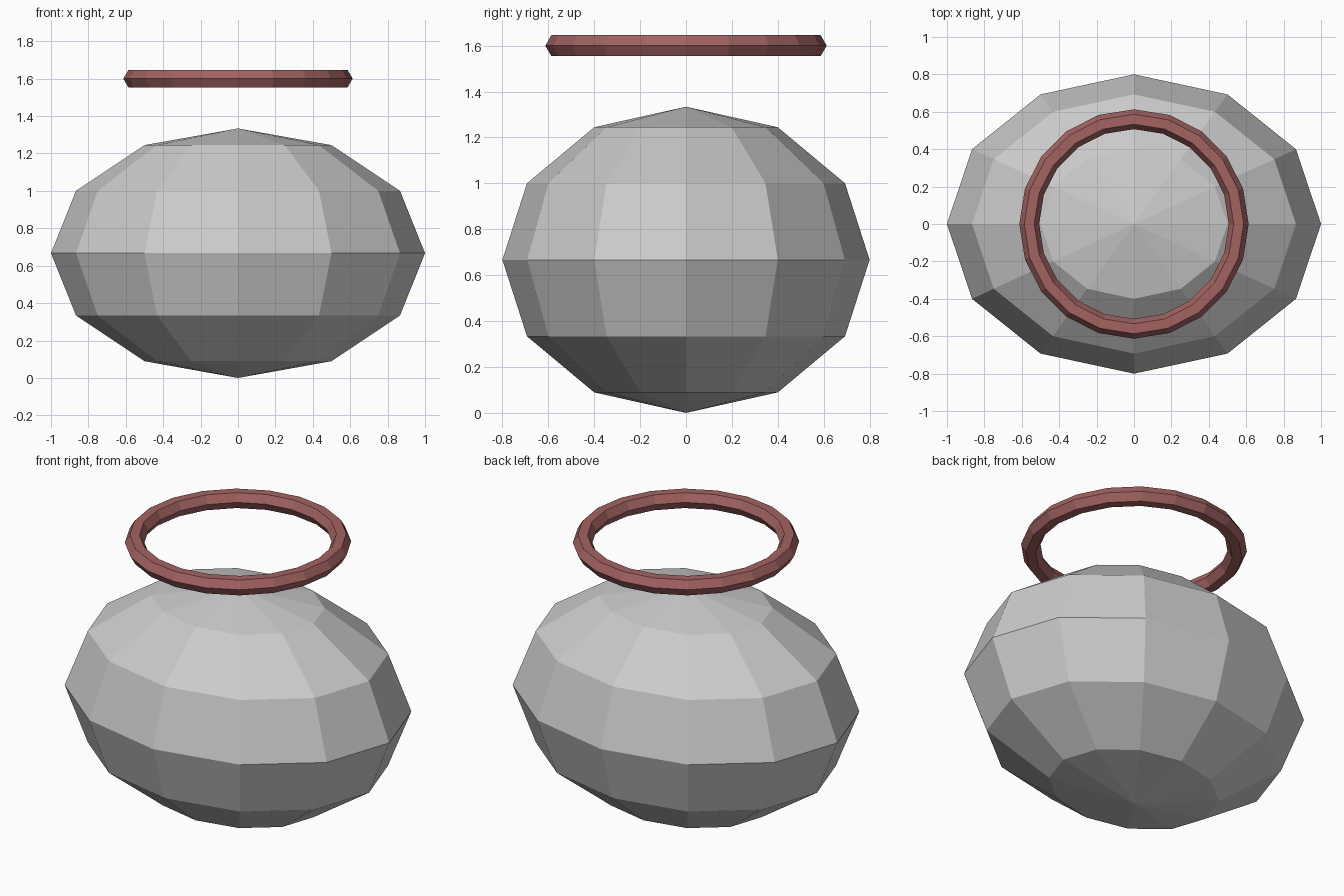
import bpy

if "Cube" in bpy.data.objects:
    bpy.data.objects.remove(bpy.data.objects["Cube"])

# Body: low-poly squashed sphere standing on the ground
bpy.ops.mesh.primitive_uv_sphere_add(segments=12, ring_count=6, radius=1,
                                     location=(0, 0, 0.667))
body = bpy.context.object
body.name = "body"
body.scale = (1, 0.8, 0.667)
bpy.ops.object.transform_apply(location=False, rotation=False, scale=True)

# Ring floating above the body, hexagonal section
bpy.ops.mesh.primitive_torus_add(major_segments=20, minor_segments=6,
                                 major_radius=0.56, minor_radius=0.053,
                                 location=(0, 0, 1.6))
ring = bpy.context.object
ring.name = "floating_ring"
red = bpy.data.materials.new("dull_red")
red.diffuse_color = (0.36, 0.125, 0.12, 1)
red.use_nodes = True
red.node_tree.nodes["Principled BSDF"].inputs["Base Color"].default_value = red.diffuse_color
ring.data.materials.append(red)

# Flat faces throughout
for obj in (body, ring):
    for face in obj.data.polygons:
        face.use_smooth = False
